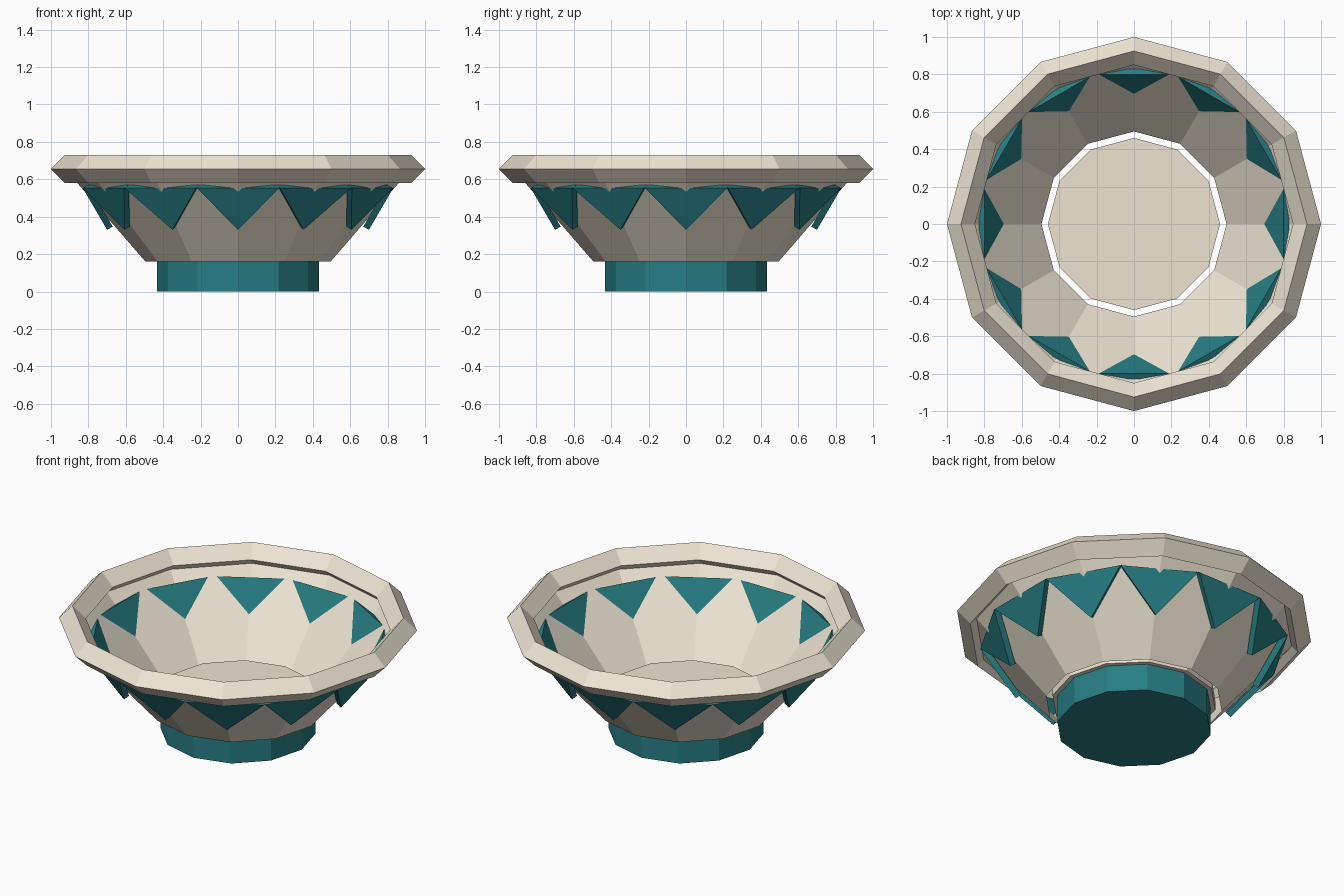
import bpy, bmesh
from math import radians
from mathutils import Matrix

if "Cube" in bpy.data.objects:
    bpy.data.objects.remove(bpy.data.objects["Cube"])

SIDES = 12


def material(name, color):
    m = bpy.data.materials.new(name)
    m.diffuse_color = (*color, 1)
    m.use_nodes = True
    m.node_tree.nodes["Principled BSDF"].inputs["Base Color"].default_value = m.diffuse_color
    return m


cream = material("cream", (0.85, 0.78, 0.65))
teal = material("teal", (0.02, 0.21, 0.23))


def add_object(name, bm, mat):
    bmesh.ops.recalc_face_normals(bm, faces=bm.faces)
    mesh = bpy.data.meshes.new(name)
    bm.to_mesh(mesh)
    bm.free()
    mesh.materials.append(mat)
    ob = bpy.data.objects.new(name, mesh)
    bpy.context.collection.objects.link(ob)
    return ob


def cone(name, r1, r2, z1, z2, mat, caps=True):
    bm = bmesh.new()
    bmesh.ops.create_cone(bm, segments=SIDES, radius1=r1, radius2=r2, depth=z2 - z1, cap_ends=caps,
                          matrix=Matrix.Translation((0, 0, (z1 + z2) / 2)))
    return add_object(name, bm, mat)


# Foot, floor disc and open bowl wall
cone("foot", 0.433, 0.433, 0, 0.17, teal)
cone("bowl_floor", 0.46, 0.46, 0.165, 0.22, cream)
cone("bowl_wall", 0.495, 0.92, 0.16, 0.65, cream, caps=False)

# Diamond-section rim
bpy.ops.mesh.primitive_torus_add(major_segments=SIDES, minor_segments=4, major_radius=0.925,
                                 minor_radius=0.075, location=(0, 0, 0.655))
rim = bpy.context.object
rim.name = "rim"
rim.data.materials.append(cream)

# Leaning triangular plates that pierce the wall at each corner
inner_top, inner_tip, shift = (0.80, 0.57), (0.67, 0.347), (0.03, -0.017)
for i in range(SIDES):
    bm = bmesh.new()
    rings = []
    for k in (0, 1):
        dr, dz = shift[0] * k, shift[1] * k
        rings.append([bm.verts.new((r + dr, y, z + dz)) for (r, z), y in
                      ((inner_top, -0.22), (inner_top, 0.22), (inner_tip, 0))])
    a, b = rings
    bm.faces.new(a)
    bm.faces.new(b)
    for j in range(3):
        n = (j + 1) % 3
        bm.faces.new((a[j], a[n], b[n], b[j]))
    bm.transform(Matrix.Rotation(radians(360 / SIDES * i), 4, 'Z'))
    add_object(f"triangle_plate_{i + 1}", bm, teal)
